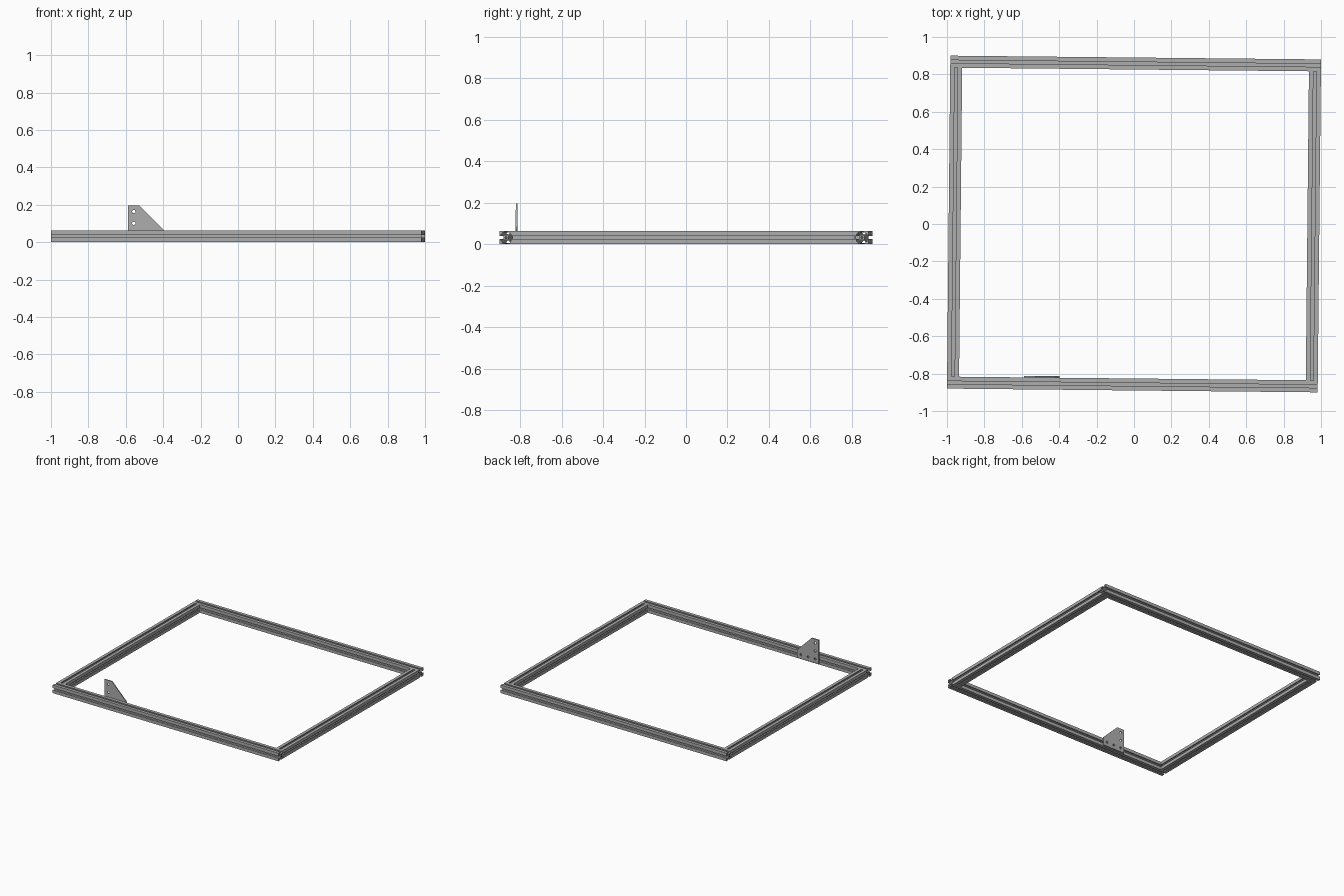
import bpy
from math import pi, cos, sin
from mathutils import Matrix, Vector

cube = bpy.data.objects.get("Cube")
if cube:
    bpy.data.objects.remove(cube, do_unlink=True)

LENGTH, DEPTH, SIZE = 1.982, 1.78, 0.064   # outer frame and rail section
H = SIZE / 2
SKEW = Matrix.Rotation(-0.0101, 4, 'Z')    # whole frame sits slightly turned

metal = bpy.data.materials.new("aluminium grey")
metal.use_nodes = True
grey = (0.42, 0.42, 0.42, 1)
metal.diffuse_color = grey
metal.node_tree.nodes["Principled BSDF"].inputs["Base Color"].default_value = grey


def circle(cx, cy, r, n=16):
    return [(cx + r * cos(2 * pi * i / n), cy + r * sin(2 * pi * i / n)) for i in range(n)]


def extrude(name, loops, thickness, matrix):
    """Extrude a flat outline with holes, centred along its local z."""
    curve = bpy.data.curves.new(name, 'CURVE')
    curve.dimensions = '2D'
    curve.fill_mode = 'BOTH'
    curve.extrude = thickness / 2
    for loop in loops:
        spline = curve.splines.new('POLY')
        spline.points.add(len(loop) - 1)
        for point, (x, y) in zip(spline.points, loop):
            point.co = (x, y, 0, 1)
        spline.use_cyclic_u = True
    temp = bpy.data.objects.new(name + "_outline", curve)
    bpy.context.collection.objects.link(temp)
    graph = bpy.context.evaluated_depsgraph_get()
    mesh = bpy.data.meshes.new_from_object(temp.evaluated_get(graph))
    bpy.data.objects.remove(temp, do_unlink=True)
    mesh.materials.clear()
    mesh.materials.append(metal)
    for face in mesh.polygons:
        face.use_smooth = False
    mesh.name = name
    obj = bpy.data.objects.new(name, mesh)
    bpy.context.collection.objects.link(obj)
    obj.matrix_world = SKEW @ matrix
    return obj


# T-slot section: one side's slot outline, repeated on all four sides
slot, lip, cavity = 0.008, H - 0.007, 0.018
half = [(H, H), (slot, H), (slot, lip), (cavity, lip), (cavity, 0.0215), (0.009, 0.0125)]
side = half + [(-x, y) for x, y in reversed(half[1:])]
section = []
for k in range(4):
    turn = Matrix.Rotation(k * pi / 2, 2)
    section += [tuple(turn @ Vector(p)) for p in side]
profile = [section, circle(0, 0, 0.005)]

# Front and back rails run the full width
along_x = Matrix(((0, 0, 1, 0), (1, 0, 0, 0), (0, 1, 0, 0), (0, 0, 0, 1)))
for name, sign in (("front_rail", -1), ("back_rail", 1)):
    place = Matrix.Translation((0, sign * (DEPTH / 2 - H), H))
    extrude(name, profile, LENGTH, place @ along_x)

# Side rails fit between them
along_y = Matrix.Rotation(pi / 2, 4, 'X')
for name, sign in (("left_rail", 1), ("right_rail", -1)):
    place = Matrix.Translation((sign * (LENGTH / 2 - H), 0, H))
    extrude(name, profile, DEPTH - 2 * SIZE, place @ along_y)

# Gusset plate on the inner face of the front rail
plate = [(0, 0), (0.19, 0), (0.19, 0.063), (0.063, 0.19), (0, 0.19)]
holes = [(0.032, 0.032), (0.095, 0.032), (0.158, 0.032), (0.032, 0.095), (0.032, 0.158)]
place = Matrix.Translation((-0.581, -DEPTH / 2 + SIZE + 0.004, 0.006))
extrude("gusset_plate", [plate] + [circle(x, y, 0.009) for x, y in holes],
        0.008, place @ along_y)
